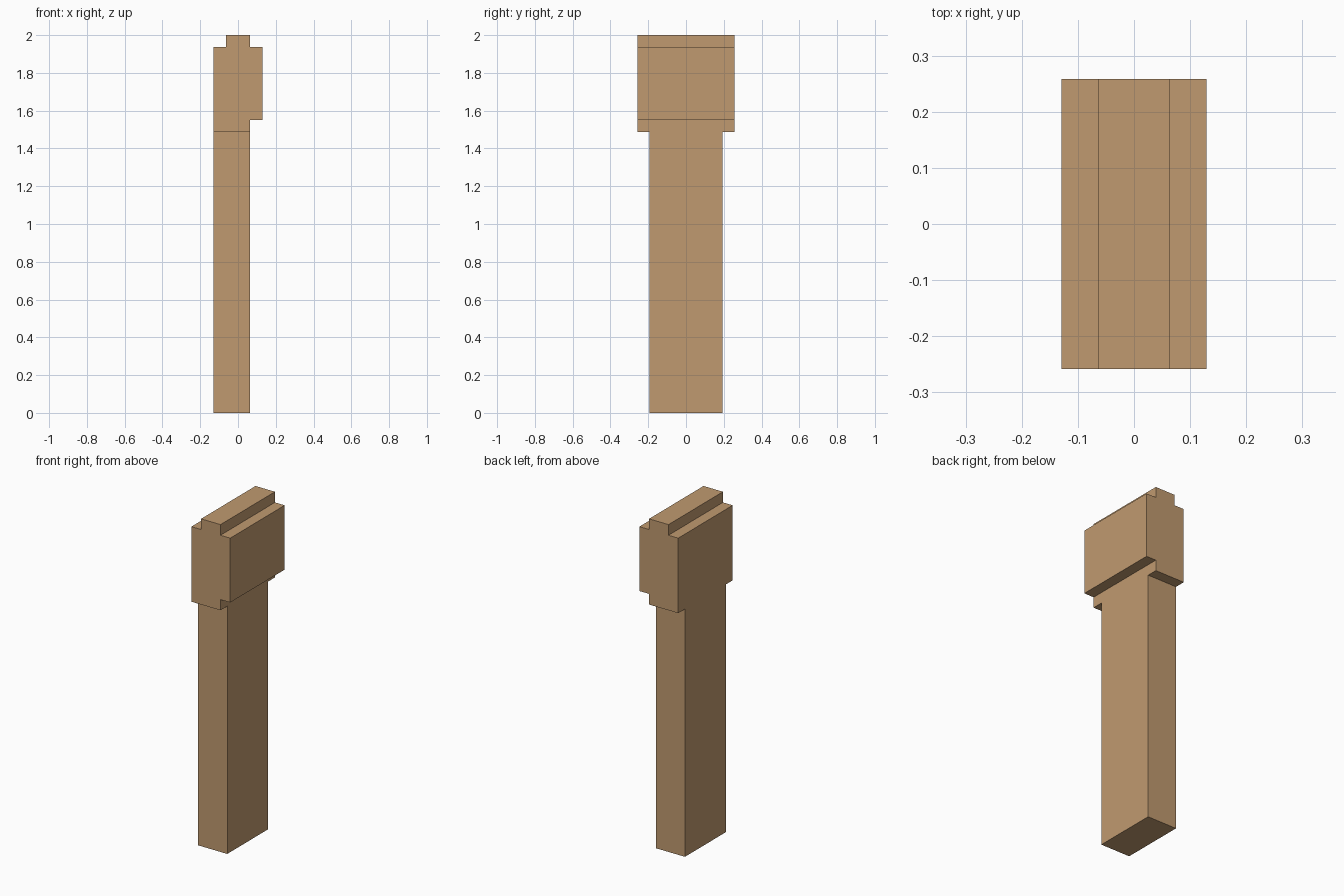
import bpy
import bmesh

cube = bpy.data.objects.get("Cube")
if cube:
    bpy.data.objects.remove(cube, do_unlink=True)

# Single wood colour
wood = bpy.data.materials.new("tan_wood")
wood.use_nodes = True
tan = (0.527, 0.323, 0.162, 1)
wood.diffuse_color = tan
wood.node_tree.nodes["Principled BSDF"].inputs["Base Color"].default_value = tan


def extrude_profile(name, profile, half_depth):
    """Extrude an (x, z) outline along y, centred on y = 0."""
    bm = bmesh.new()
    face = bm.faces.new([bm.verts.new((x, -half_depth, z)) for x, z in profile])
    result = bmesh.ops.extrude_face_region(bm, geom=[face])
    moved = [g for g in result["geom"] if isinstance(g, bmesh.types.BMVert)]
    bmesh.ops.translate(bm, verts=moved, vec=(0, 2 * half_depth, 0))
    bmesh.ops.recalc_face_normals(bm, faces=bm.faces)
    mesh = bpy.data.meshes.new(name)
    bm.to_mesh(mesh)
    bm.free()
    mesh.materials.append(wood)
    obj = bpy.data.objects.new(name, mesh)
    bpy.context.collection.objects.link(obj)
    return obj


outer, inner = 0.129, 0.0645
neck, lip, shoulder, top = 1.486, 1.55, 1.936, 2.0

# Shaft, flush with the head on its -x side
extrude_profile("shaft", [(-outer, 0), (inner, 0), (inner, neck), (-outer, neck)], 0.194)

# Head with a stepped ridge on top and a notch under the +x side
extrude_profile("head", [
    (-outer, neck), (inner, neck), (inner, lip), (outer, lip),
    (outer, shoulder), (inner, shoulder), (inner, top),
    (-inner, top), (-inner, shoulder), (-outer, shoulder),
], 0.258)
